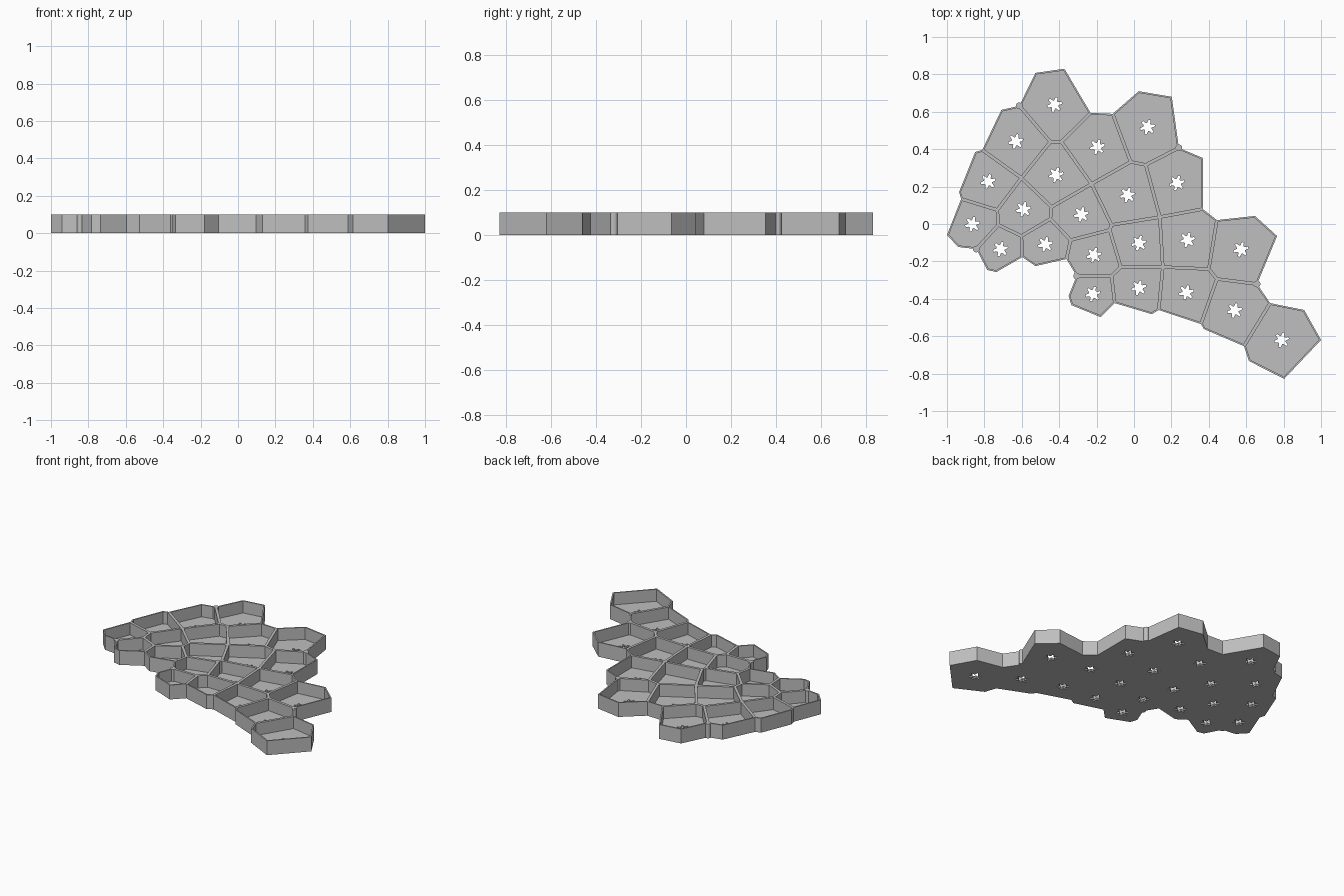
import bpy, bmesh, math
from mathutils import Vector

if "Cube" in bpy.data.objects:
    bpy.data.objects.remove(bpy.data.objects["Cube"])

HEIGHT, FLOOR, HALF_WALL = 0.1, 0.016, 0.009

# Outline corners, clockwise from the top cell
border = [(-.527, .808), (-.372, .83), (-.232, .594), (-.114, .589), (.025, .71), (.202, .68),
          (.24, .407), (.368, .353), (.368, .08), (.443, .021), (.647, .043), (.765, -.064),
          (.658, -.321), (.728, -.423), (.91, -.46), (1, -.62), (.803, -.828), (.615, -.733),
          (.588, -.653), (.374, -.562), (.358, -.535), (.132, -.46), (.095, -.482), (-.103, -.423),
          (-.178, -.498), (-.334, -.434), (-.35, -.385), (-.307, -.278), (-.361, -.187),
          (-.527, -.225), (-.597, -.177), (-.736, -.257), (-.784, -.246), (-.843, -.134),
          (-.94, -.123), (-1, -.059), (-.924, .134), (-.935, .171), (-.849, .385), (-.811, .396),
          (-.709, .61), (-.613, .632)]
# Inner wall junctions, numbered on from the outline
inner = [(-.447, .439), (-.388, .439), (-.018, .332), (.063, .316), (-.227, .214), (-.602, .246),
         (-.441, .091), (-.447, .027), (-.12, -.005), (-.13, -.032), (.138, .037), (-.731, .075),
         (-.725, -.005), (-.602, -.064), (-.339, -.086), (-.071, -.23), (.154, -.23), (.4, -.241),
         (.443, -.294), (-.12, -.278)]
# Corners of each cell, clockwise, counting from 1
cells = [(1, 2, 3, 44, 43, 42), (5, 6, 7, 46, 45, 4), (3, 4, 45, 47, 44), (41, 42, 43, 48, 40),
         (43, 44, 47, 49, 48), (46, 7, 8, 9, 53), (47, 51, 52, 57, 50, 49), (45, 46, 53, 51, 47),
         (51, 53, 59, 58, 52), (57, 52, 58, 62, 28, 29), (53, 9, 10, 60, 59),
         (48, 49, 50, 56, 55, 54), (39, 40, 48, 54, 37, 38), (37, 54, 55, 34, 35, 36),
         (55, 56, 31, 32, 33, 34), (50, 57, 29, 30, 31, 56), (28, 62, 24, 25, 26, 27),
         (62, 58, 59, 22, 23, 24), (59, 60, 61, 21, 22), (10, 11, 12, 13, 61, 60),
         (61, 13, 14, 19, 20, 21), (14, 15, 16, 17, 18, 19)]

grey = bpy.data.materials.new("grey")
grey.diffuse_color = (0.52, 0.52, 0.52, 1)
grey.use_nodes = True
grey.node_tree.nodes["Principled BSDF"].inputs["Base Color"].default_value = grey.diffuse_color


def finish(bm, name):
    bmesh.ops.recalc_face_normals(bm, faces=bm.faces)
    mesh = bpy.data.meshes.new(name)
    bm.to_mesh(mesh)
    bm.free()
    mesh.materials.append(grey)
    obj = bpy.data.objects.new(name, mesh)
    bpy.context.collection.objects.link(obj)
    return obj


def prism(bm, outline, z0, z1):
    face = bm.faces.new([bm.verts.new((x, y, z0)) for x, y in outline])
    new = bmesh.ops.extrude_face_region(bm, geom=[face], use_keep_orig=True)["geom"]
    bmesh.ops.translate(bm, verts=[g for g in new if isinstance(g, bmesh.types.BMVert)],
                        vec=(0, 0, z1 - z0))


# Tray: raise the cell pattern into a slab, then sink a pocket into every cell
bm = bmesh.new()
verts = [bm.verts.new((x, y, 0)) for x, y in border + inner]
base = [bm.faces.new([verts[i - 1] for i in reversed(c)]) for c in cells]
centres = [f.calc_center_median_weighted() for f in base]
raised = bmesh.ops.extrude_face_region(bm, geom=base, use_keep_orig=True)["geom"]
bmesh.ops.translate(bm, verts=[g for g in raised if isinstance(g, bmesh.types.BMVert)],
                    vec=(0, 0, HEIGHT))
bmesh.ops.recalc_face_normals(bm, faces=bm.faces)
tops = [f for f in bm.faces if f.calc_center_median().z > HEIGHT - 0.001]
bmesh.ops.inset_individual(bm, faces=tops, thickness=HALF_WALL, use_even_offset=True)
pockets = bmesh.ops.extrude_discrete_faces(bm, faces=tops)["faces"]
bmesh.ops.translate(bm, verts=list({v for f in pockets for v in f.verts}),
                    vec=(0, 0, FLOOR - HEIGHT))
tray = finish(bm, "cell_tray")

# Drain holes: a six-armed blunt star through each floor
bm = bmesh.new()
for c in centres:
    star = []
    for i in range(24):
        r = (0.022, 0.04, 0.04, 0.022)[i % 4]
        a = math.radians(15 * i - 8)
        star.append((c.x + r * math.cos(a), c.y + r * math.sin(a)))
    prism(bm, star, -0.02, FLOOR + 0.02)
cutter = finish(bm, "drain_cutter")
cutter.hide_render = True
cutter.display_type = 'WIRE'
cut = tray.modifiers.new("drains", 'BOOLEAN')
cut.operation, cut.solver, cut.object = 'DIFFERENCE', 'EXACT', cutter

# Round posts in the notches of the outline
for i in (7, 13, 28, 34, 42):
    x, y = border[i - 1]
    bm = bmesh.new()
    prism(bm, [(x + 0.018 * math.cos(a * math.pi / 8), y + 0.018 * math.sin(a * math.pi / 8))
               for a in range(16)], 0, HEIGHT)
    finish(bm, "corner_post")
